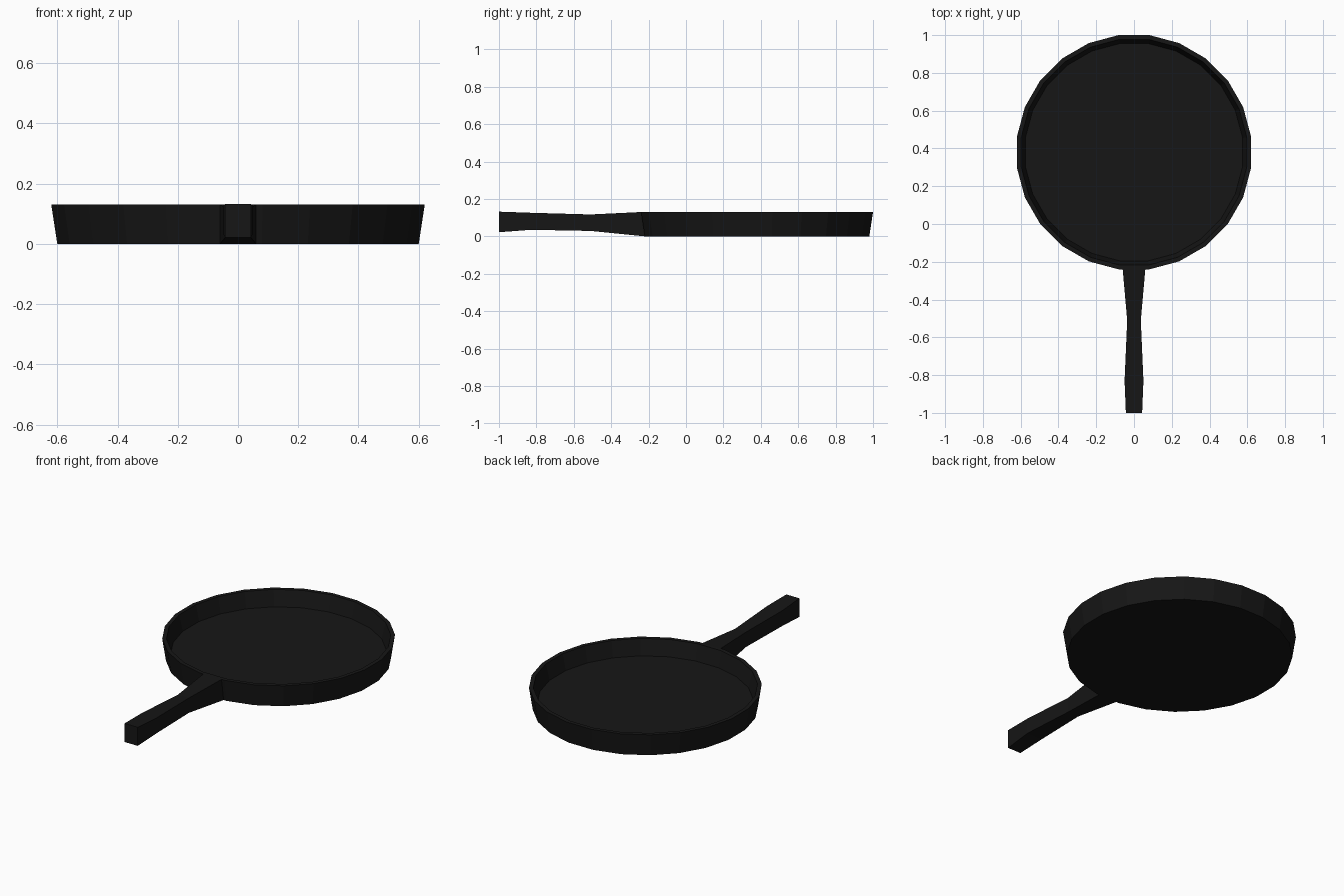
import bpy, bmesh, math

if "Cube" in bpy.data.objects:
    bpy.data.objects.remove(bpy.data.objects["Cube"])

iron = bpy.data.materials.new("cast_iron")
iron.diffuse_color = (0.008, 0.008, 0.008, 1)
iron.use_nodes = True
iron.node_tree.nodes["Principled BSDF"].inputs["Base Color"].default_value = iron.diffuse_color
SIDES = 24


def loft(name, rings):
    """Skin a list of closed rings and cap both ends."""
    bm = bmesh.new()
    loops = [[bm.verts.new(p) for p in ring] for ring in rings]
    n = len(loops[0])
    for a, b in zip(loops, loops[1:]):
        for i in range(n):
            j = (i + 1) % n
            bm.faces.new((a[i], a[j], b[j], b[i]))
    bm.faces.new(loops[0][::-1])
    bm.faces.new(loops[-1])
    bmesh.ops.recalc_face_normals(bm, faces=bm.faces)
    me = bpy.data.meshes.new(name)
    bm.to_mesh(me)
    bm.free()
    me.materials.append(iron)
    ob = bpy.data.objects.new(name, me)
    bpy.context.collection.objects.link(ob)
    return ob


def circle(apothem, z):
    r = apothem / math.cos(math.pi / SIDES)
    return [(r * math.cos(2 * math.pi * (i + 0.5) / SIDES),
             0.38 + r * math.sin(2 * math.pi * (i + 0.5) / SIDES), z)
            for i in range(SIDES)]


# Pan: outer wall, rim, inner wall, floor
loft("pan_body", [circle(r, z) for r, z in
                  [(0.60, 0), (0.62, 0.13), (0.597, 0.13), (0.575, 0.037)]])

# Handle sections: y at top, y at bottom, half width, z bottom, z top
sections = [(-0.239, -0.219, 0.06, 0.0, 0.13),
            (-0.51, -0.51, 0.036, 0.029, 0.117),
            (-0.83, -0.83, 0.05, 0.035, 0.126),
            (-1.0, -1.0, 0.043, 0.022, 0.132)]
loft("handle", [[(-w, yb, z0), (w, yb, z0), (w, yt, z1), (-w, yt, z1)]
                for yt, yb, w, z0, z1 in sections])
